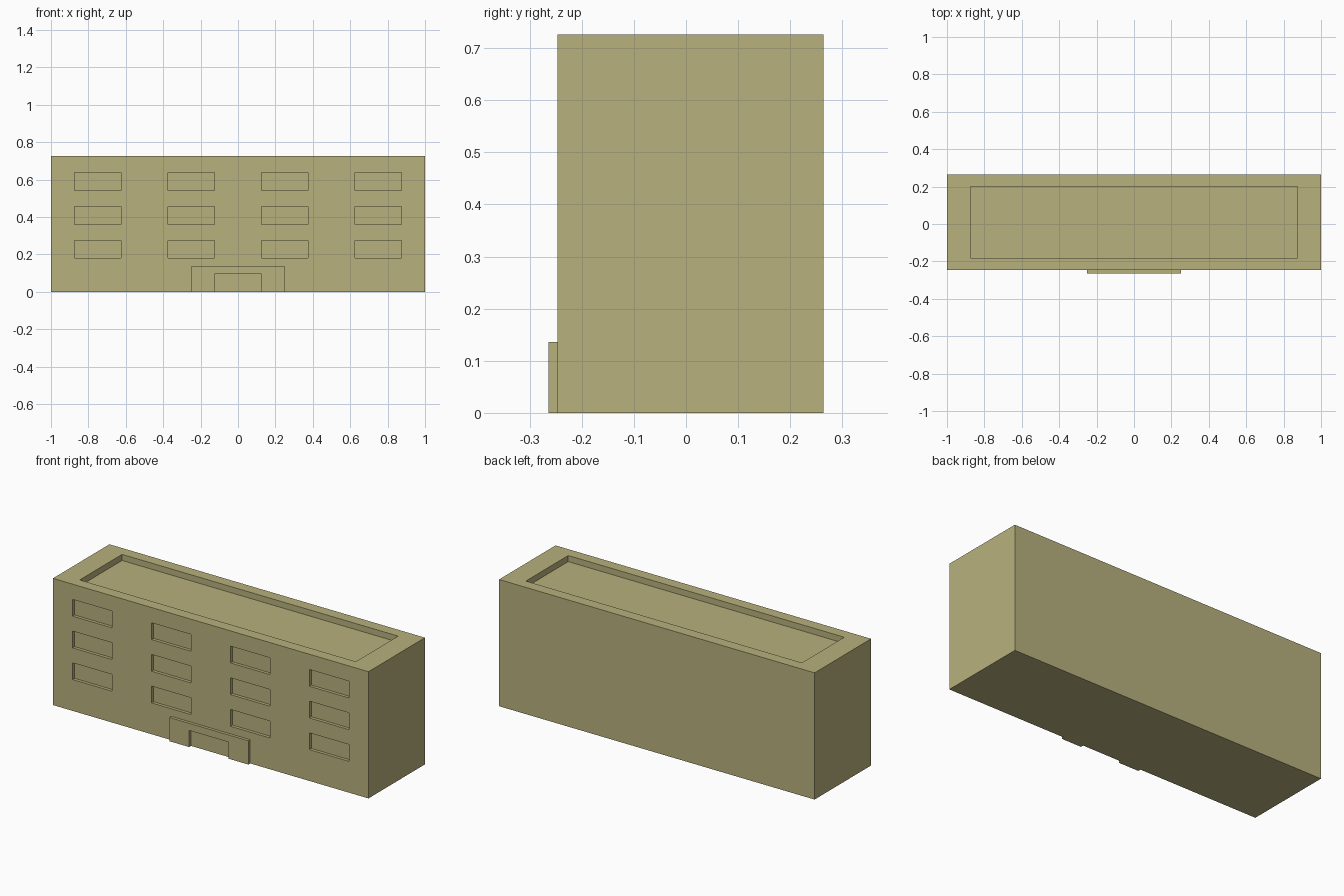
import bpy
import bmesh
from mathutils import Matrix, Vector

cube = bpy.data.objects.get("Cube")
if cube:
    bpy.data.objects.remove(cube, do_unlink=True)

FRONT, BACK, HEIGHT = -0.247, 0.264, 0.726
PORCH_FRONT = -0.264
STOREY = HEIGHT / 4
RECESS = 0.018
ROOF_DEPTH = 0.035

# One plain wall colour
stone = bpy.data.materials.new("khaki_stone")
stone.use_nodes = True
colour = (0.479, 0.440, 0.205, 1)
stone.diffuse_color = colour
stone.node_tree.nodes["Principled BSDF"].inputs["Base Color"].default_value = colour


def add_box(bm, low, high):
    low, high = Vector(low), Vector(high)
    place = Matrix.Translation((low + high) / 2) @ Matrix.Diagonal((high - low).to_4d())
    bmesh.ops.create_cube(bm, size=1, matrix=place)


def make_object(name, bm):
    bmesh.ops.recalc_face_normals(bm, faces=bm.faces)
    mesh = bpy.data.meshes.new(name)
    bm.to_mesh(mesh)
    bm.free()
    mesh.materials.append(stone)
    obj = bpy.data.objects.new(name, mesh)
    bpy.context.collection.objects.link(obj)
    return obj


# Main block
bm = bmesh.new()
add_box(bm, (-1, FRONT, 0), (1, BACK, HEIGHT))
building = make_object("building_block", bm)

# Cutter: four columns and three rows of windows, and the sunken roof
bm = bmesh.new()
for column in range(4):
    x = -0.75 + column * 0.5
    for row in range(1, 4):
        z = row * STOREY + 0.046
        add_box(bm, (x - 0.125, FRONT - 0.1, z - 0.048), (x + 0.125, FRONT + RECESS, z + 0.048))
add_box(bm, (-0.875, -0.183, HEIGHT - ROOF_DEPTH), (0.875, 0.2, HEIGHT + 0.1))
cutter = make_object("recess_cutter", bm)
cutter.hide_render = True
cutter.hide_viewport = True
cutter.display_type = 'WIRE'

cut = building.modifiers.new("recesses", 'BOOLEAN')
cut.operation = 'DIFFERENCE'
cut.solver = 'EXACT'
cut.object = cutter

# Bake the cut so that the block is a finished mesh, then drop the cutter
depsgraph = bpy.context.evaluated_depsgraph_get()
finished = bpy.data.meshes.new_from_object(building.evaluated_get(depsgraph))
building.modifiers.clear()
building.data = finished
bpy.data.objects.remove(cutter, do_unlink=True)

# Entrance surround: an upturned U extruded forward from the wall
outer, inner, top, lintel = 0.25, 0.125, 0.136, 0.095
profile = [(-outer, 0), (-outer, top), (outer, top), (outer, 0),
           (inner, 0), (inner, lintel), (-inner, lintel), (-inner, 0)]
bm = bmesh.new()
face = bm.faces.new([bm.verts.new((x, FRONT, z)) for x, z in profile])
result = bmesh.ops.extrude_face_region(bm, geom=[face], use_keep_orig=True)
moved = [v for v in result["geom"] if isinstance(v, bmesh.types.BMVert)]
bmesh.ops.translate(bm, verts=moved, vec=(0, PORCH_FRONT - FRONT, 0))
make_object("entrance_surround", bm)
